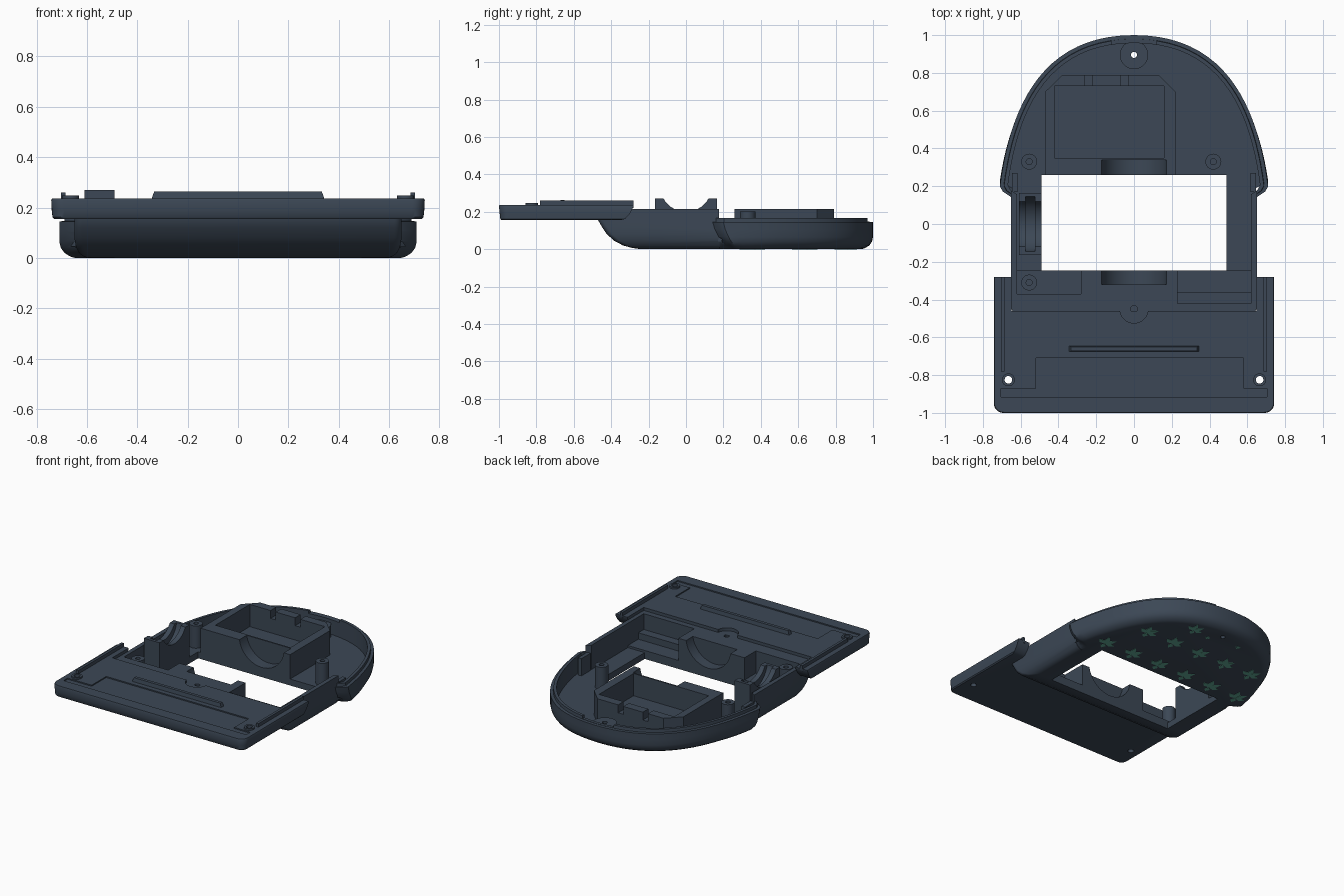
import bpy, bmesh, math
from mathutils import Matrix, Vector, geometry

if "Cube" in bpy.data.objects:
    bpy.data.objects.remove(bpy.data.objects["Cube"], do_unlink=True)


def material(name, rgb):
    m = bpy.data.materials.new(name)
    m.use_nodes = True
    m.diffuse_color = (*rgb, 1)
    bsdf = m.node_tree.nodes["Principled BSDF"]
    bsdf.inputs["Base Color"].default_value = (*rgb, 1)
    bsdf.inputs["Roughness"].default_value = 0.6
    return m


SLATE = material("dark slate", (0.045, 0.064, 0.092))
GREEN = material("leaf green", (0.12, 0.4, 0.3))


def finish(name, bm, mat=SLATE):
    bmesh.ops.recalc_face_normals(bm, faces=bm.faces)
    me = bpy.data.meshes.new(name)
    bm.to_mesh(me)
    bm.free()
    me.materials.append(mat)
    ob = bpy.data.objects.new(name, me)
    bpy.context.collection.objects.link(ob)
    return ob


def loft(name, rings):
    """Skin a stack of (outline, z) rings and cap both ends."""
    bm = bmesh.new()
    loops = [[bm.verts.new((x, y, z)) for x, y in pts] for pts, z in rings]
    for a, b in zip(loops, loops[1:]):
        for i in range(len(a)):
            j = (i + 1) % len(a)
            bm.faces.new((a[i], a[j], b[j], b[i]))
    bm.faces.new(loops[0])
    bm.faces.new(loops[-1])
    return finish(name, bm)


def rect(x0, x1, y0, y1):
    return [(x0, y0), (x1, y0), (x1, y1), (x0, y1)]


def box(name, x0, x1, y0, y1, z0, z1):
    return loft(name, [(rect(x0, x1, y0, y1), z0), (rect(x0, x1, y0, y1), z1)])


def cyl(name, center, r, depth, axis="Z"):
    turn = {"X": Matrix.Rotation(math.pi / 2, 4, "Y"),
            "Y": Matrix.Rotation(math.pi / 2, 4, "X"), "Z": Matrix()}[axis]
    bm = bmesh.new()
    bmesh.ops.create_cone(bm, cap_ends=True, segments=40, radius1=r, radius2=r,
                          depth=depth, matrix=Matrix.Translation(center) @ turn)
    return finish(name, bm)


def combine(ob, others, op="DIFFERENCE"):
    bpy.context.view_layer.objects.active = ob
    for other in others:
        mod = ob.modifiers.new("bool", "BOOLEAN")
        mod.operation, mod.solver, mod.object = op, "EXACT", other
        bpy.ops.object.modifier_apply(modifier=mod.name)
        bpy.data.objects.remove(other, do_unlink=True)


def shrink(pts, d, sweep=0.0):
    """Draw the dome outline in by about d and sweep its shoulders back."""
    k = 1 - d / 0.7
    swept = [(x, y + sweep * max(0, (0.5 - y) / 0.3) if y > 0.1 else y) for x, y in pts]
    return [(x * k, 0.3 + (y - 0.3) * k) for x, y in swept]


def rounded(x, y0, y1, r):
    """Rectangle with rounded front corners and square rear corners."""
    pts = [(x, y1), (-x, y1)]
    for cx, start in ((-x + r, 180), (x - r, 270)):
        for k in range(7):
            a = math.radians(start + 15 * k)
            pts.append((cx + r * math.cos(a), y0 + r + r * math.sin(a)))
    return pts


FLOOR, HIGH = 0.045, 0.5

# Rounded rear half of the shell, with a stepped rim
half = [(0.638, 0.0), (0.646, 0.14), (0.695, 0.172)]
half += [(p[0], p[1]) for p in geometry.interpolate_bezier(
    Vector((0.71, 0.2)), Vector((0.655, 0.62)), Vector((0.49, 1.0)), Vector((0, 1.0)), 22)]
dome = half + [(-x, y) for x, y in half[-2::-1]]
levels = [(0, 0.06, 0.08), (0.006, 0.042, 0.072), (0.02, 0.02, 0.058), (0.04, 0.006, 0.042),
          (0.065, 0, 0.028), (0.105, 0, 0.01), (0.145, 0, 0), (0.146, 0.02, 0),
          (0.167, 0.022, 0)]
body = loft("lower_shell", [(shrink(dome, d, s), z) for z, d, s in levels])

# Straight middle of the shell, its belly curving up toward the front
belly = [(0.001, -0.25, 0.05), (0.007, -0.29, 0.034), (0.02, -0.337, 0.018),
         (0.045, -0.384, 0.006), (0.08, -0.423, 0), (0.12, -0.45, 0),
         (0.155, -0.47, 0), (0.215, -0.47, 0)]
middle = loft("middle", [(rounded(0.65 - i, y, 0.18, 0.03), z) for z, y, i in belly])
combine(body, [middle], "UNION")

# Hollow inside, front pockets, bay opening, cradle and screw holes
cavity = shrink(dome, 0.042)
combine(body, [
    loft("cavity", [(cavity, FLOOR), (cavity, HIGH)]),
    box("bay", -0.62, 0.62, -0.245, 0.25, FLOOR, HIGH),
    box("pocket", -0.62, -0.28, -0.37, -0.2, 0.06, HIGH),
    box("pocket", 0.23, 0.62, -0.36, -0.2, 0.06, HIGH),
    box("pocket_step", 0.23, 0.62, -0.42, -0.3, 0.105, HIGH),
    box("opening", -0.49, 0.49, -0.245, 0.26, -HIGH, HIGH),
    cyl("cradle", (0, -0.27, 0.24), 0.173, 0.1, "Y"),
    cyl("screw", (0, 0.895, 0), 0.016, 1),
    cyl("pin", (0, -0.45, 0.215), 0.018, 0.04),
    box("rim_gap", -0.12, 0.12, 0.94, 1.1, 0.148, HIGH),
])

# Compartment behind the opening
chamfered = [(-0.47, 0.26), (0.22, 0.26), (0.22, 0.70), (0.13, 0.79),
             (-0.38, 0.79), (-0.47, 0.70)]
compartment = loft("rear_compartment", [(chamfered, 0.03), (chamfered, 0.215)])
combine(compartment, [
    box("pocket", -0.42, 0.16, 0.35, 0.73, 0.06, HIGH),
    cyl("cradle", (0, 0.29, 0.24), 0.173, 0.1, "Y"),
    box("notch", -0.26, -0.22, 0.70, 0.85, 0.16, HIGH),
    box("notch", -0.07, -0.03, 0.70, 0.85, 0.16, HIGH),
])

# Side bearing block with a stepped round seat
bearing = box("side_bearing", -0.61, -0.49, -0.165, 0.165, 0.03, 0.27)
combine(bearing, [cyl("seat", (-0.55, 0, 0.338), 0.138, 0.4, "X"),
                  cyl("seat_step", (-0.55, 0, 0.30), 0.148, 0.05, "X")])

# Screw posts
posts = []
for x, y, r, top in ((-0.555, -0.31, 0.042, 0.2), (-0.555, 0.33, 0.042, 0.2),
                     (0.42, 0.33, 0.042, 0.2), (0, 0.895, 0.075, 0.125)):
    post = cyl("screw_post", (x, y, (top + 0.03) / 2), r, top - 0.03)
    combine(post, [cyl("bore", (x, y, 0.15), 0.016, 0.4)])
    posts.append(post)

# Front deck with side arms and a softened lower edge
deck = loft("front_deck", [
    (rounded(0.730, -0.987, -0.35, 0.04), 0.155), (rounded(0.737, -0.993, -0.325, 0.045), 0.162),
    (rounded(0.740, -0.996, -0.30, 0.05), 0.19), (rounded(0.742, -1.0, -0.28, 0.05), 0.228),
    (rounded(0.739, -0.997, -0.28, 0.05), 0.236)])
combine(deck, [
    box("gap", -0.648, 0.648, -0.46, 0, 0, HIGH),
    cyl("tongue", (0, -0.45, 0.315), 0.075, 0.2),
    box("recess", -0.52, 0.58, -0.875, -0.71, 0.228, HIGH),
    box("recess", -0.705, 0.705, -0.915, -0.87, 0.228, HIGH),
    cyl("hole", (-0.665, -0.825, 0), 0.02, 1),
    cyl("hole", (0.665, -0.825, 0), 0.02, 1),
])

# Raised ridge across the deck
loft("deck_ridge", [(rect(-0.345, 0.345, -0.677, -0.645), 0.23),
                    (rect(-0.333, 0.333, -0.672, -0.65), 0.263)])

# Rails and hole collars on both arms, tabs inside the shoulders
for s in (-1, 1):
    xs = sorted((s * 0.685, s * 0.703))
    box("side_rail", *xs, -0.78, -0.28, 0.22, 0.26)
    collar = cyl("hole_collar", (s * 0.665, -0.825, 0.237), 0.034, 0.02)
    combine(collar, [cyl("bore", (s * 0.665, -0.825, 0.2), 0.02, 0.3)])
    posts.append(collar)
    xs = sorted((s * 0.618, s * 0.645))
    box("side_tab", *xs, 0.17, 0.27, 0.04, 0.165)

# Small green leaf marks under the rear half
bm = bmesh.new()
spots = [(-0.57 + 0.22 * i, 0.34, 1.35) for i in range(6)]
spots += [(-0.45 + 0.215 * i, 0.62, 1.35) for i in range(5)]
spots += [(0.2, 0.84, 1.2), (0.07, 0.82, 0.4), (-0.16, 0.85, 0.4)]
for x, y, size in spots:
    for deg, length in ((-100, 0.04), (20, 0.055), (70, 0.065), (120, 0.06), (170, 0.05)):
        d = Vector((math.cos(math.radians(deg)), math.sin(math.radians(deg)), 0)) * size
        n = Vector((-d.y, d.x, 0)) * 0.014
        c = Vector((x, y, -0.0015))
        kite = [c, c + d * length * 0.5 + n, c + d * length, c + d * length * 0.5 - n]
        face = bm.faces.new([bm.verts.new(p) for p in kite])
        ext = bmesh.ops.extrude_face_region(bm, geom=[face])
        top = [v for v in ext["geom"] if isinstance(v, bmesh.types.BMVert)]
        bmesh.ops.translate(bm, verts=top, vec=(0, 0, 0.005))
finish("leaf_marks", bm, GREEN)

# Smooth the curved parts and keep sharp edges
bpy.ops.object.select_all(action="DESELECT")
for ob in [body, compartment, bearing, deck] + posts:
    ob.select_set(True)
bpy.context.view_layer.objects.active = body
bpy.ops.object.shade_smooth_by_angle(angle=math.radians(35))
